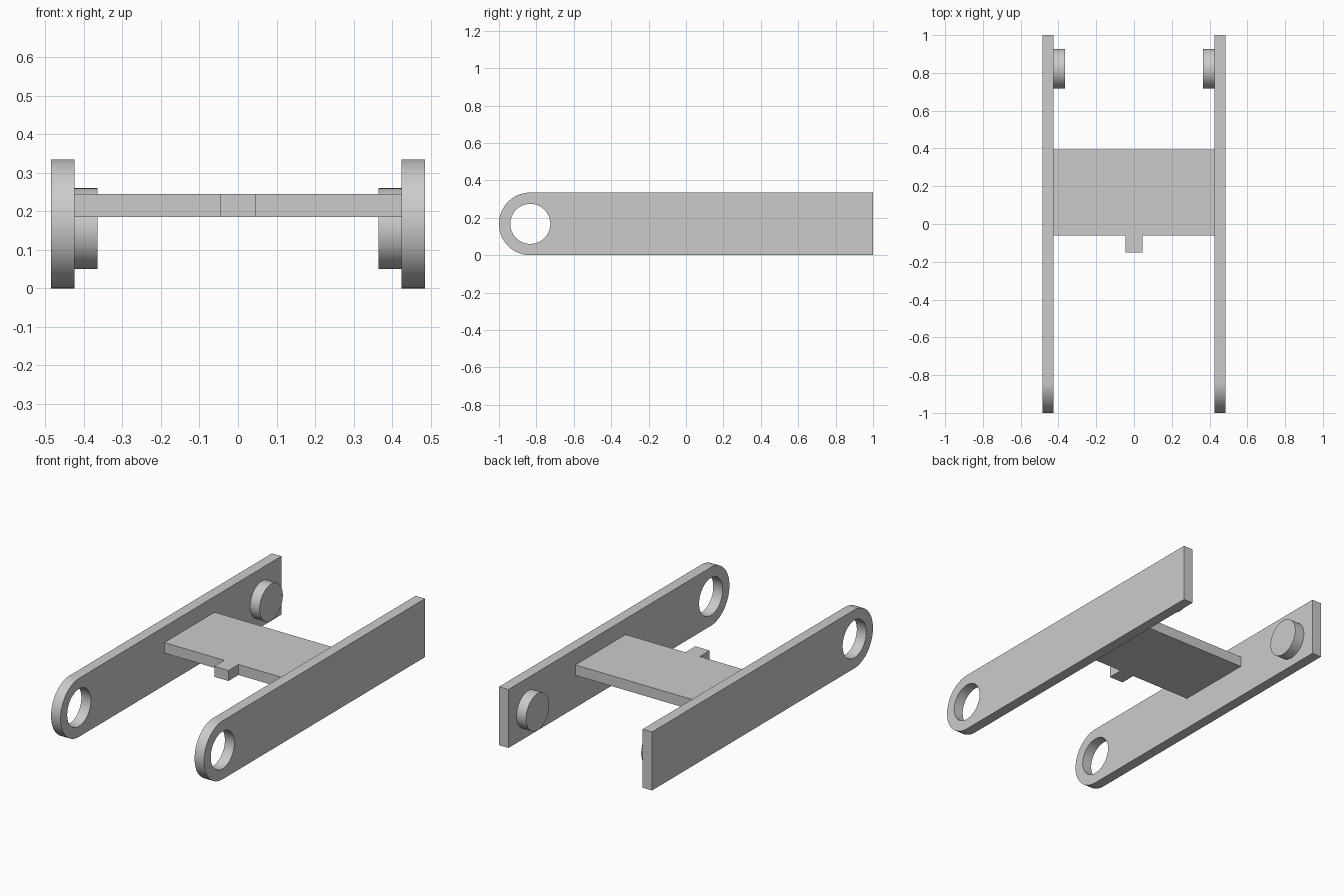
import bpy
import bmesh
from math import pi, sin, cos, radians
from mathutils import Vector

cube = bpy.data.objects.get("Cube")
if cube:
    bpy.data.objects.remove(cube, do_unlink=True)

GREY = (0.6, 0.6, 0.6, 1.0)
grey = bpy.data.materials.new("plain grey")
grey.use_nodes = True
grey.diffuse_color = GREY
grey.node_tree.nodes["Principled BSDF"].inputs["Base Color"].default_value = GREY


def arc(cy, cz, radius, start, end, steps):
    """Points (y, z) along an arc, both ends included."""
    angles = [start + (end - start) * i / steps for i in range(steps + 1)]
    return [(cy + radius * cos(a), cz + radius * sin(a)) for a in angles]


def extruded(name, loops, axis, low, high):
    """Fill closed loops (inner ones become holes) and extrude along x or z."""
    bm = bmesh.new()
    edges = []
    for loop in loops:
        verts = [bm.verts.new((low, a, b) if axis == "x" else (a, b, low))
                 for a, b in loop]
        edges += [bm.edges.new((v, verts[i - 1])) for i, v in enumerate(verts)]
    bmesh.ops.triangle_fill(bm, edges=edges, use_beauty=True)
    result = bmesh.ops.extrude_face_region(bm, geom=bm.faces[:])
    moved = [g for g in result["geom"] if isinstance(g, bmesh.types.BMVert)]
    depth = high - low
    offset = Vector((depth, 0, 0)) if axis == "x" else Vector((0, 0, depth))
    bmesh.ops.translate(bm, verts=moved, vec=offset)
    bmesh.ops.recalc_face_normals(bm, faces=bm.faces[:])
    mesh = bpy.data.meshes.new(name)
    bm.to_mesh(mesh)
    bm.free()
    mesh.materials.append(grey)
    obj = bpy.data.objects.new(name, mesh)
    bpy.context.collection.objects.link(obj)
    bpy.ops.object.select_all(action="DESELECT")
    obj.select_set(True)
    bpy.context.view_layer.objects.active = obj
    bpy.ops.object.shade_smooth_by_angle(angle=radians(30))
    return obj


# Side arms: round front end with a hole, square back end, inward peg
R = 0.1675
outline = arc(R - 1, R, R, pi / 2, 3 * pi / 2, 48) + [(1, 0), (1, 2 * R)]
hole = arc(R - 1, R, 0.107, 0, 2 * pi, 64)[:-1]
peg = arc(0.822, 0.155, 0.105, 0, 2 * pi, 64)[:-1]
for side, sign in (("left", 1), ("right", -1)):
    arm_x = sorted((sign * 0.425, sign * 0.485))
    peg_x = sorted((sign * 0.365, sign * 0.455))
    extruded(side + "_arm", [outline, hole], "x", *arm_x)
    extruded(side + "_peg", [peg], "x", *peg_x)

# Cross plate with a small tab at the middle of its front edge
half = [(0.045, -0.15), (0.045, -0.06), (0.425, -0.06), (0.425, 0.395)]
plate = half + [(-x, y) for x, y in reversed(half)]
extruded("cross_plate", [plate], "z", 0.185, 0.245)
